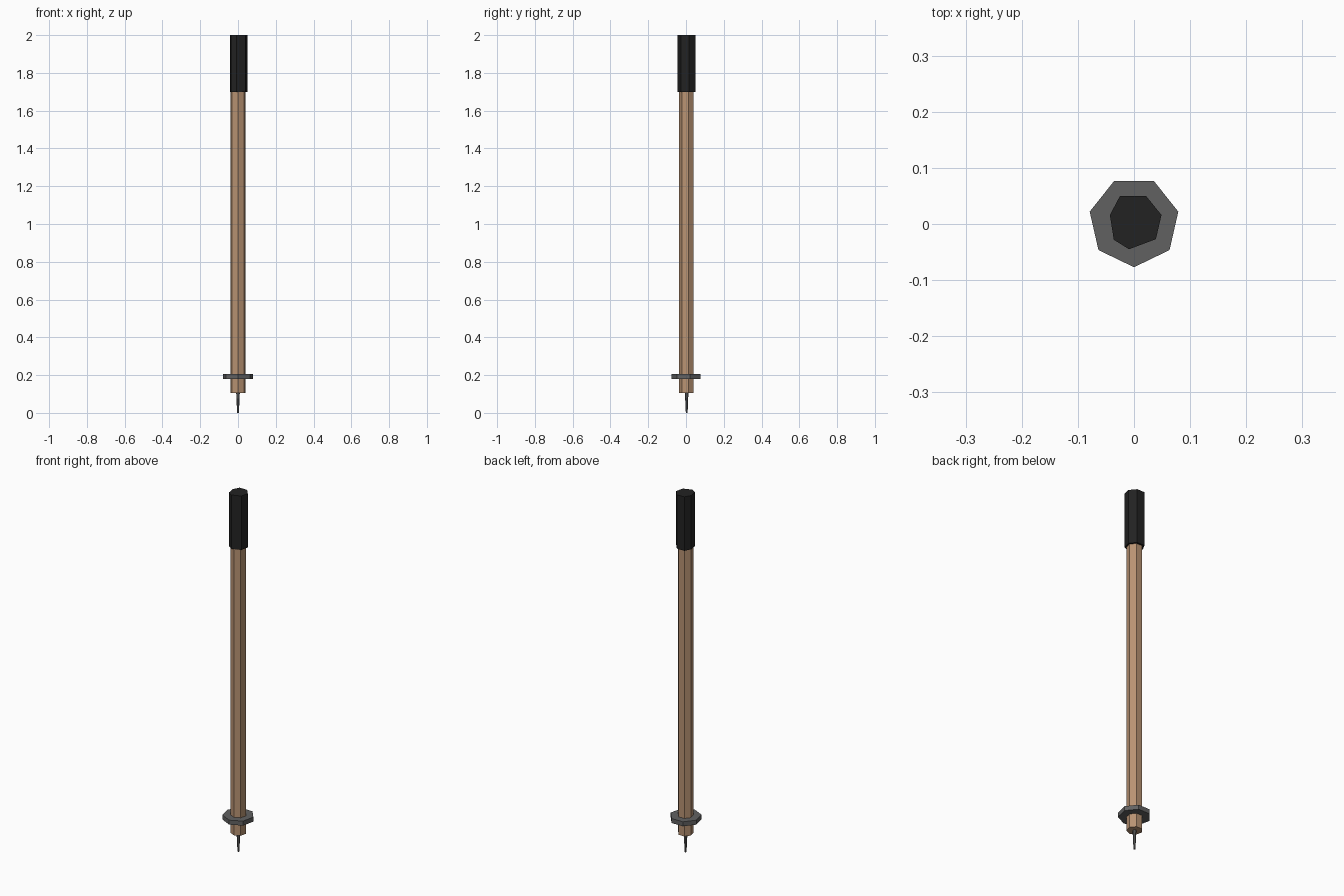
import bpy, bmesh, math

if "Cube" in bpy.data.objects:
    bpy.data.objects.remove(bpy.data.objects["Cube"])

CY = 0.004  # axis offset that centres the seven-sided outline


def material(name, rgb):
    m = bpy.data.materials.new(name)
    m.diffuse_color = (*rgb, 1.0)
    m.use_nodes = True
    m.node_tree.nodes["Principled BSDF"].inputs["Base Color"].default_value = m.diffuse_color
    return m


def heptagon(r):
    # seven sides, one corner pointing to the front
    return [(r * math.sin(i * math.tau / 7), CY - r * math.cos(i * math.tau / 7))
            for i in range(7)]


def prism(name, low, z0, high, z1, mat):
    bm = bmesh.new()
    a = [bm.verts.new((x, y, z0)) for x, y in low]
    b = [bm.verts.new((x, y, z1)) for x, y in high]
    n = len(a)
    for i in range(n):
        j = (i + 1) % n
        bm.faces.new((a[i], a[j], b[j], b[i]))
    bm.faces.new(a[::-1])
    bm.faces.new(b)
    bmesh.ops.recalc_face_normals(bm, faces=bm.faces)
    me = bpy.data.meshes.new(name)
    bm.to_mesh(me)
    bm.free()
    me.materials.append(mat)
    ob = bpy.data.objects.new(name, me)
    bpy.context.collection.objects.link(ob)


wood = material("light_brown", (0.48, 0.29, 0.17))
black = material("black", (0.016, 0.016, 0.016))
grey = material("grey", (0.12, 0.12, 0.12))

# Metal point, shaft and snow basket
prism("tip", heptagon(0.005), 0.0, heptagon(0.01), 0.11, grey)
prism("shaft", heptagon(0.04), 0.105, heptagon(0.04), 1.72, wood)
prism("basket", heptagon(0.081), 0.18, heptagon(0.081), 0.205, grey)

# Slightly irregular hand grip
grip = [(-0.009, -0.045), (0.039, -0.027), (0.049, 0.016), (0.0215, 0.05),
        (-0.025, 0.05), (-0.043, 0.016), (-0.036, -0.028)]
prism("grip", grip, 1.70, grip, 2.0, black)
